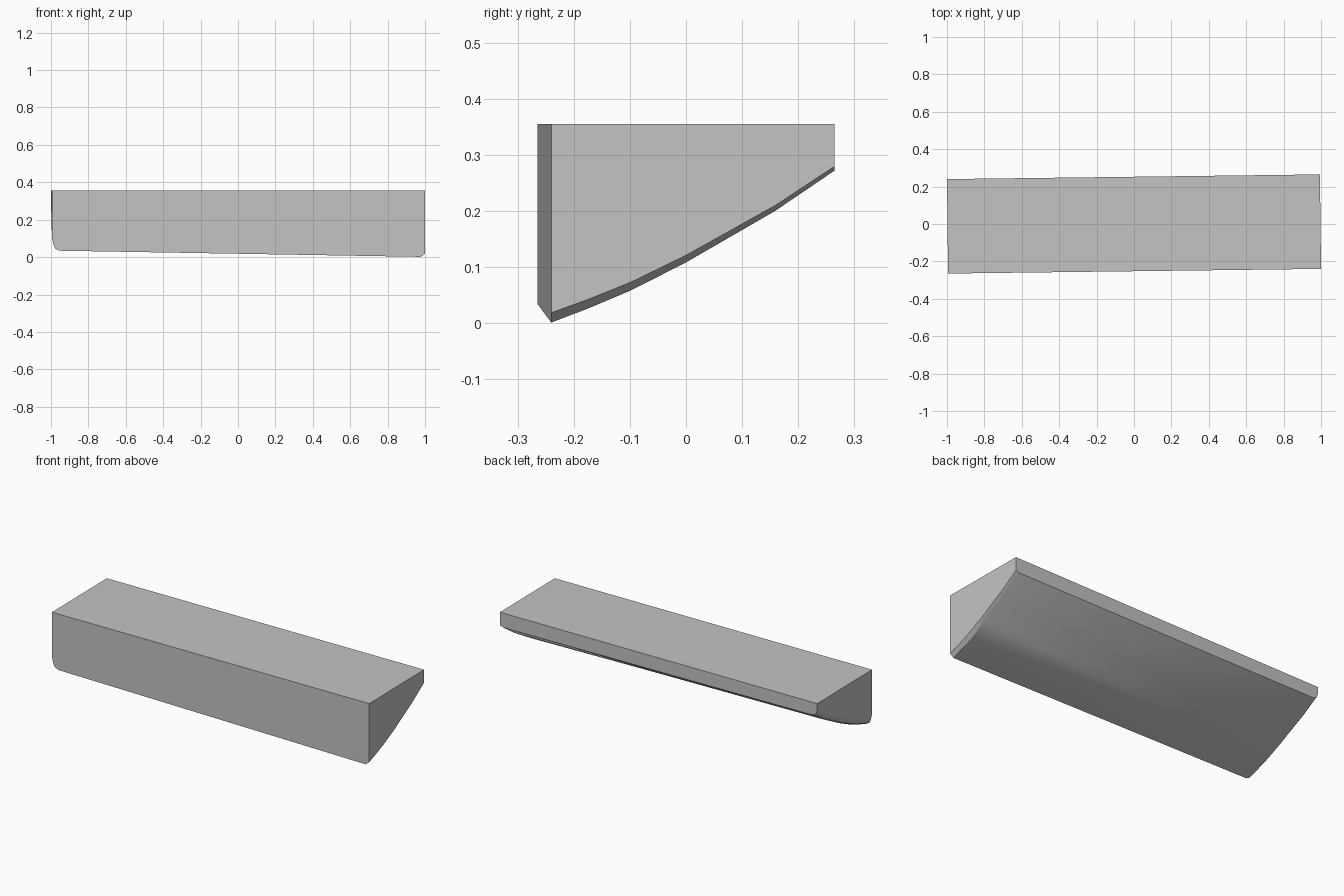
import bpy
import bmesh
import math

cube = bpy.data.objects.get("Cube")
if cube:
    bpy.data.objects.remove(cube, do_unlink=True)

grey = bpy.data.materials.new("plain_grey")
grey.use_nodes = True
grey.diffuse_color = (0.55, 0.55, 0.55, 1)
grey.node_tree.nodes["Principled BSDF"].inputs["Base Color"].default_value = (0.55, 0.55, 0.55, 1)

TOP = 0.355
DEPTH = 0.505
# Underside curve: depth fraction from front to back, height
CURVE = [(0, 0.001), (0.13, 0.026), (0.28, 0.058), (0.475, 0.108), (0.79, 0.2), (1, 0.272)]
# Stations along the length: x, underside lift at the front, lift at the back
STATIONS = [(-0.994, 0.068, 0.03), (-0.988, 0.035, 0.015), (-0.977, 0.011, 0.005),
            (-0.955, 0, 0), (0.978, 0, 0), (1, 0.018, 0.008)]


def station_points(x, lift_front, lift_back):
    """Underside points at one station; the slab is turned slightly and tapers to the left."""
    points = []
    for s, z in CURVE:
        taper = (1 - x) / 2 * (0.034 * (1 - s) + 0.01 * s)
        lift = lift_front * (1 - s) + lift_back * s
        points.append((x - 0.006 * s, -0.2525 + 0.0125 * x + DEPTH * s, z + taper + lift))
    return points


bm = bmesh.new()
rows = [[bm.verts.new(p) for p in station_points(*st)] for st in STATIONS]

# Curved underside with rounded ends
for a, b in zip(rows, rows[1:]):
    for i in range(len(CURVE) - 1):
        bm.faces.new((a[i], a[i + 1], b[i + 1], b[i]))

# Top corners, then flat top, front, back and ends
fl, bl, fr, br = [bm.verts.new((v.co.x, v.co.y, TOP))
                  for v in (rows[0][0], rows[0][-1], rows[-1][0], rows[-1][-1])]
bm.faces.new((fl, fr, br, bl))
bm.faces.new([fl] + [r[0] for r in rows] + [fr])
bm.faces.new([br] + [r[-1] for r in reversed(rows)] + [bl])
bm.faces.new([bl] + rows[0][::-1] + [fl])
bm.faces.new([fr] + rows[-1] + [br])
bmesh.ops.recalc_face_normals(bm, faces=bm.faces)

mesh = bpy.data.meshes.new("curved_slab")
bm.to_mesh(mesh)
bm.free()
mesh.materials.append(grey)
slab = bpy.data.objects.new("curved_slab", mesh)
bpy.context.collection.objects.link(slab)

# Smooth underside, sharp outer edges
bpy.ops.object.select_all(action='DESELECT')
slab.select_set(True)
bpy.context.view_layer.objects.active = slab
bpy.ops.object.shade_smooth_by_angle(angle=math.radians(30))
